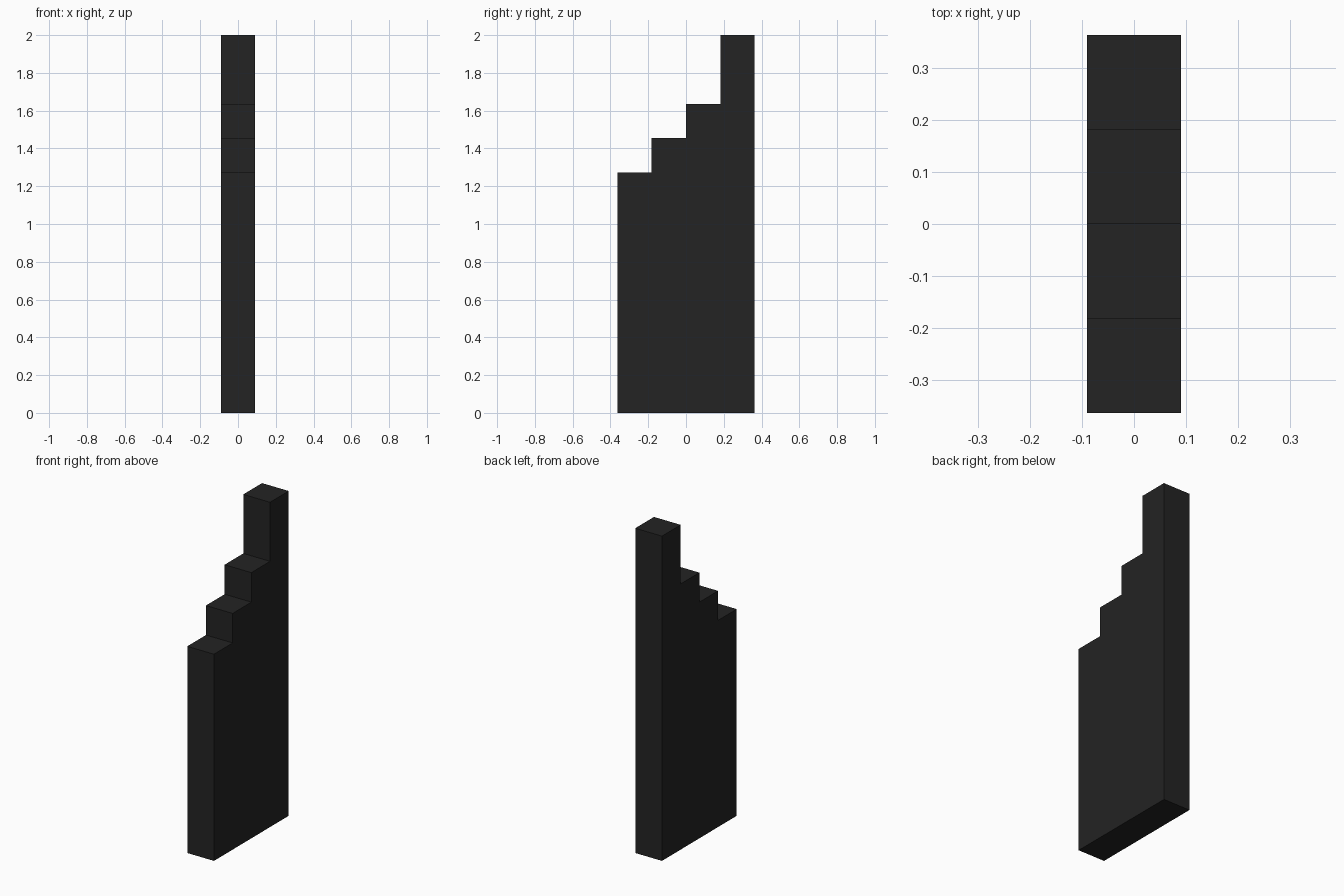
import bpy, bmesh

if "Cube" in bpy.data.objects:
    bpy.data.objects.remove(bpy.data.objects["Cube"])

U = 2 / 11                    # one grid block
HEIGHTS = [7, 8, 9, 11]       # column heights in blocks, front to back

charcoal = bpy.data.materials.new("charcoal")
charcoal.diffuse_color = (0.017, 0.017, 0.017, 1)
charcoal.use_nodes = True
charcoal.node_tree.nodes["Principled BSDF"].inputs["Base Color"].default_value = charcoal.diffuse_color

# Stepped side profile in (y, z)
profile = [(2 * U, 0), (-2 * U, 0)]
for i, h in enumerate(HEIGHTS):
    y = (i - 2) * U
    profile += [(y, h * U), (y + U, h * U)]

# Extrude the profile across the width
bm = bmesh.new()
face = bm.faces.new([bm.verts.new((-U / 2, y, z)) for y, z in profile])
result = bmesh.ops.extrude_face_region(bm, geom=[face])
moved = [g for g in result["geom"] if isinstance(g, bmesh.types.BMVert)]
bmesh.ops.translate(bm, verts=moved, vec=(U, 0, 0))

# Close the start cap if the extrusion removed it, then face everything outward
bmesh.ops.holes_fill(bm, edges=[e for e in bm.edges if e.is_boundary], sides=0)
bmesh.ops.recalc_face_normals(bm, faces=bm.faces)

mesh = bpy.data.meshes.new("stepped_wall")
bm.to_mesh(mesh)
bm.free()
mesh.materials.append(charcoal)
wall = bpy.data.objects.new("stepped_wall", mesh)
bpy.context.collection.objects.link(wall)
